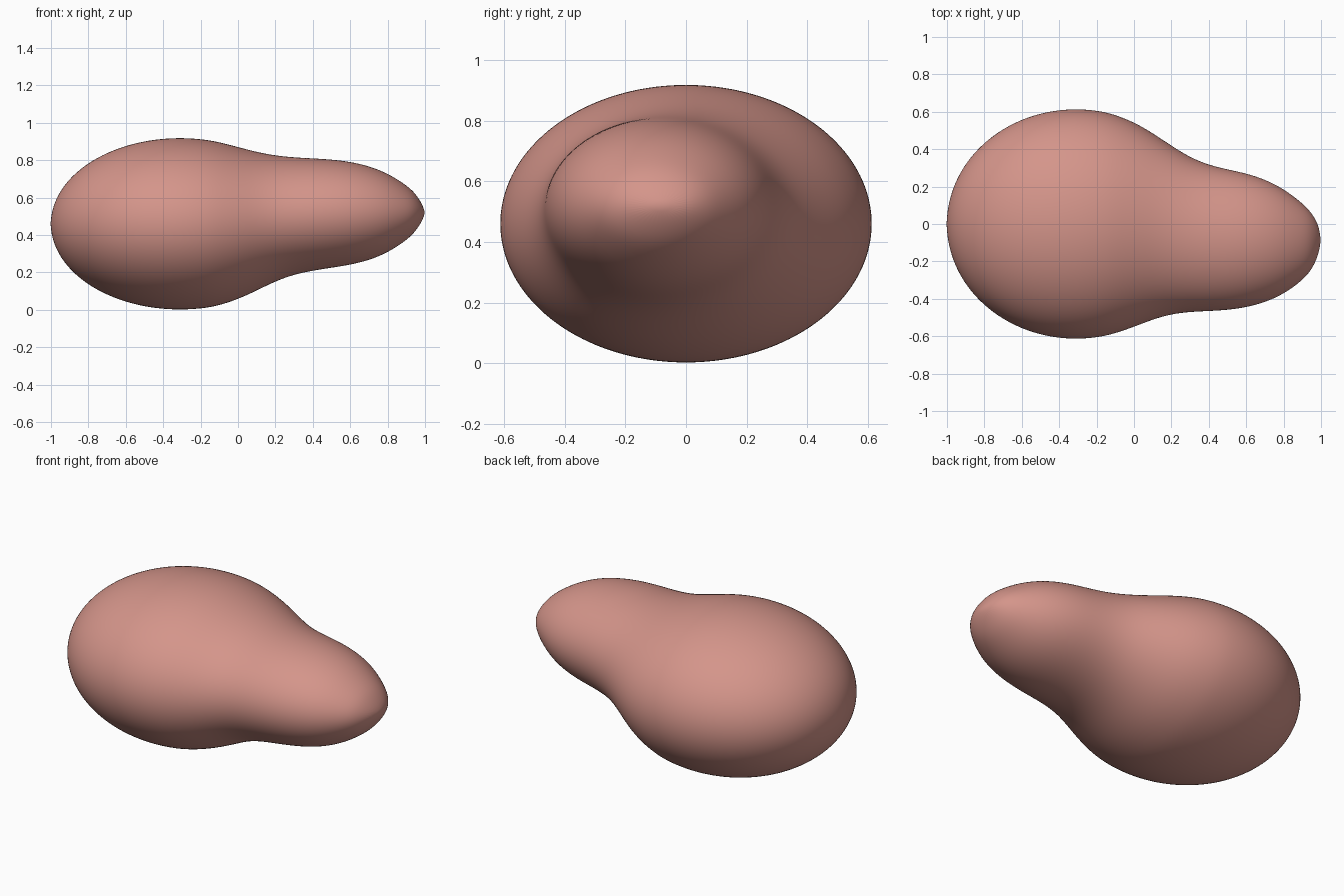
import bpy, bmesh, math

if "Cube" in bpy.data.objects:
    bpy.data.objects.remove(bpy.data.objects["Cube"])

# Narrow end stations: x, y min, y max, z min, z max
LOBE = [
    (0.00, -0.552, 0.547, 0.055, 0.872),
    (0.10, -0.512, 0.488, 0.102, 0.845),
    (0.20, -0.483, 0.420, 0.152, 0.826),
    (0.30, -0.471, 0.357, 0.188, 0.816),
    (0.40, -0.467, 0.317, 0.209, 0.811),
    (0.50, -0.461, 0.293, 0.224, 0.805),
    (0.60, -0.447, 0.272, 0.240, 0.793),
    (0.70, -0.420, 0.240, 0.264, 0.770),
    (0.80, -0.376, 0.189, 0.305, 0.731),
    (0.90, -0.303, 0.113, 0.370, 0.668),
    (0.95, -0.245, 0.060, 0.420, 0.622),
    (0.985, -0.170, 0.000, 0.475, 0.565),
]
SEGMENTS = 40

# Wide end: stations of an ellipsoid
stations = []
for i in range(1, 15):
    a = math.radians(7.6 * i)
    r = math.sin(a)
    stations.append((-0.31 - 0.692 * math.cos(a), -0.617 * r, 0.617 * r,
                     0.46 - 0.461 * r, 0.46 + 0.461 * r))
stations += LOBE

# Loft elliptical rings along x and close both tips
bm = bmesh.new()
rings = []
for x, y0, y1, z0, z1 in stations:
    ring = []
    for k in range(SEGMENTS):
        t = 2 * math.pi * k / SEGMENTS
        ring.append(bm.verts.new((x, (y0 + y1) / 2 + (y1 - y0) / 2 * math.cos(t),
                                  (z0 + z1) / 2 + (z1 - z0) / 2 * math.sin(t))))
    rings.append(ring)
tip_a = bm.verts.new((-1.003, 0, 0.46))
tip_b = bm.verts.new((1.0, -0.085, 0.52))
for k in range(SEGMENTS):
    n = (k + 1) % SEGMENTS
    for a, b in zip(rings, rings[1:]):
        bm.faces.new((a[k], a[n], b[n], b[k]))
    bm.faces.new((tip_a, rings[0][n], rings[0][k]))
    bm.faces.new((tip_b, rings[-1][k], rings[-1][n]))
bmesh.ops.recalc_face_normals(bm, faces=bm.faces[:])
for f in bm.faces:
    f.smooth = True
mesh = bpy.data.meshes.new("blob_body")
bm.to_mesh(mesh)
bm.free()
body = bpy.data.objects.new("blob_body", mesh)
bpy.context.collection.objects.link(body)

# Smooth surface and pink colour
sub = body.modifiers.new("smooth", 'SUBSURF')
sub.levels = sub.render_levels = 2
mat = bpy.data.materials.new("dusty_pink")
mat.diffuse_color = (0.66, 0.30, 0.255, 1)
mat.use_nodes = True
mat.node_tree.nodes["Principled BSDF"].inputs["Base Color"].default_value = mat.diffuse_color
mesh.materials.append(mat)
